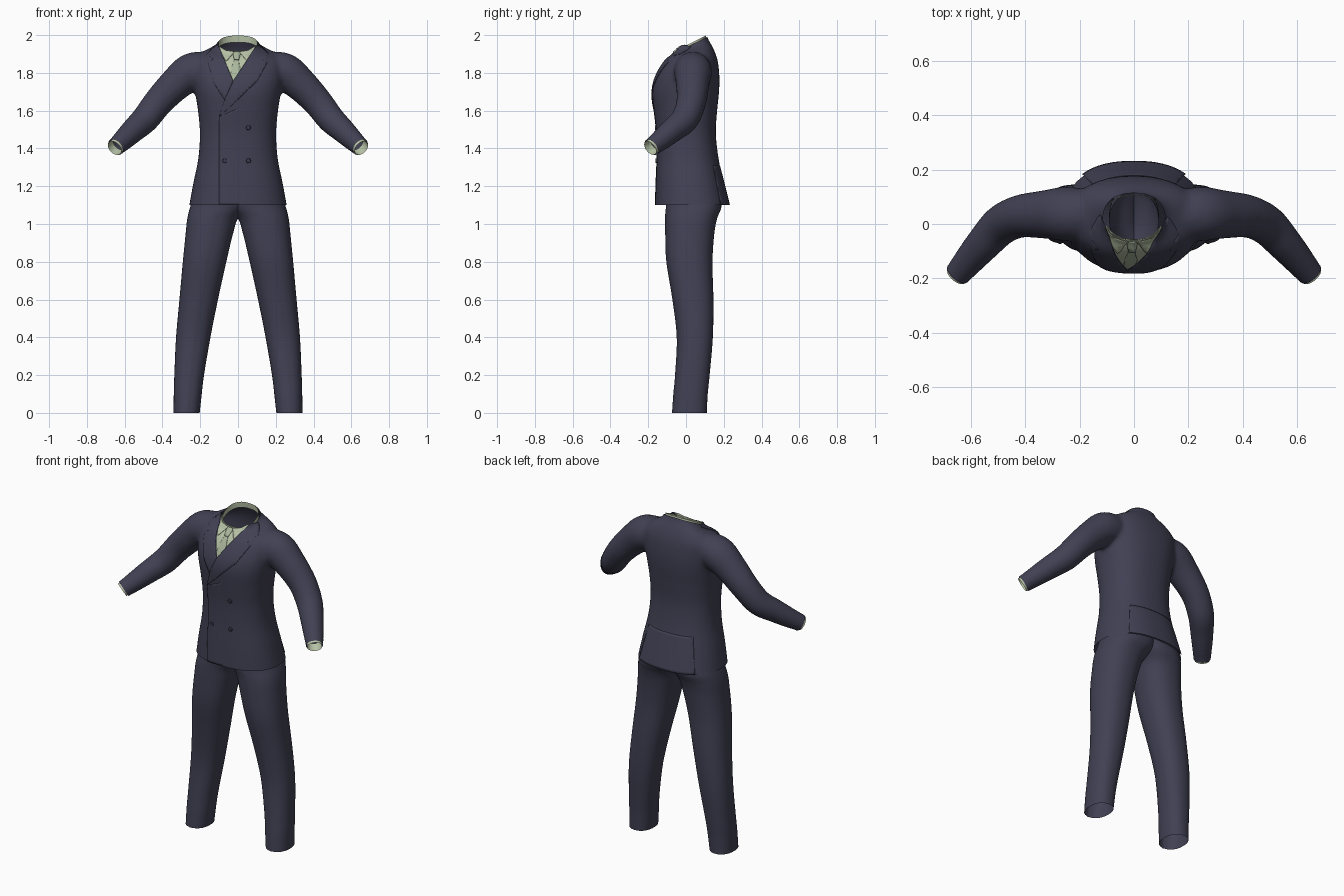
import bpy, bmesh, math
from mathutils import Vector
from mathutils.bvhtree import BVHTree

cube = bpy.data.objects.get("Cube")
if cube:
    bpy.data.objects.remove(cube, do_unlink=True)


def material(name, rgb):
    m = bpy.data.materials.new(name)
    m.use_nodes = True
    m.diffuse_color = (*rgb, 1)
    m.node_tree.nodes["Principled BSDF"].inputs["Base Color"].default_value = (*rgb, 1)
    return m


NAVY = material("navy wool", (.053, .052, .088))
DARK = material("dark button", (.04, .04, .068))
SHIRT = material("pale green cotton", (.47, .54, .38))
TIE = material("sage tie", (.40, .47, .33))


def add(name, bm, mat):
    bmesh.ops.recalc_face_normals(bm, faces=bm.faces)
    me = bpy.data.meshes.new(name)
    bm.to_mesh(me)
    bm.free()
    me.materials.append(mat)
    me.shade_smooth()
    me.set_sharp_from_angle(angle=math.radians(50))
    ob = bpy.data.objects.new(name, me)
    bpy.context.collection.objects.link(ob)
    return ob


def refine(rows, n=5):
    """Catmull-Rom interpolation of a list of section rows."""
    rows = [Vector(r) for r in rows]
    out = []
    for i in range(len(rows) - 1):
        a, b, c, d = rows[max(i - 1, 0)], rows[i], rows[i + 1], rows[min(i + 2, len(rows) - 1)]
        for k in range(n):
            t = k / n
            out.append(b + (c - a) * (t / 2) + (a * 2 - b * 5 + c * 4 - d) * (t * t / 2)
                       + (b * 3 - a - c * 3 + d) * (t ** 3 / 2))
    return out + [rows[-1]]


def loft(bm, rings, caps=False):
    vs = [[bm.verts.new(p) for p in r] for r in rings]
    n = len(vs[0])
    for a, b in zip(vs, vs[1:]):
        for i in range(n):
            bm.faces.new((a[i], a[(i + 1) % n], b[(i + 1) % n], b[i]))
    if caps:
        bm.faces.new(vs[0])
        bm.faces.new(vs[-1])


def section(z, x0, x1, y0, y1, tilt=0, power=.85, crease=0, n=48):
    """Rounded cross-section, optionally tilted up toward the back."""
    pts = []
    for i in range(n):
        a = math.tau * i / n
        c, s = math.cos(a), math.sin(a)
        x = (x0 + x1) / 2 + (x1 - x0) / 2 * math.copysign(abs(c) ** power, c)
        dy = (y1 - y0) / 2 * math.copysign(abs(s) ** power, s)
        if i == n * 3 // 4:
            dy -= crease
        pts.append(Vector((x, (y0 + y1) / 2 + dy, z + tilt * dy)))
    return pts


def tube(path, side=1, n=32):
    """Round sections along a path of (x, y, z, radius)."""
    rings = []
    for i, p in enumerate(path):
        t = (path[min(i + 1, len(path) - 1)] - path[max(i - 1, 0)]).xyz.normalized()
        u = t.cross(Vector((0, 1, 0))).normalized()
        v = t.cross(u)
        rings.append([p.xyz + (u * math.cos(math.tau * k / n) + v * math.sin(math.tau * k / n)) * p.w
                      for k in range(n)])
    return [[Vector((q.x * side, q.y, q.z)) for q in r] for r in rings]


# Jacket: torso and sleeves fused into one skin. Rows: z, half width, front, back, tilt
torso = refine([
    (1.02, .27, -.163, .236, 0), (1.10, .258, -.163, .222, 0), (1.22, .236, -.16, .198, 0),
    (1.35, .21, -.155, .172, 0), (1.48, .202, -.157, .158, 0), (1.6, .212, -.17, .165, 0),
    (1.7, .228, -.178, .175, 0), (1.78, .24, -.16, .177, 0), (1.86, .238, -.118, .168, .03),
    (1.905, .195, -.09, .148, .15), (1.93, .135, -.074, .125, .35), (1.95, .11, -.066, .112, .5),
    (2.03, .106, -.063, .108, .5)])
arm = refine([
    (.13, .03, 1.82, .085), (.24, .037, 1.808, .1), (.33, .035, 1.74, .089), (.42, .028, 1.647, .079),
    (.49, -.005, 1.557, .074), (.55, -.068, 1.5, .066), (.60, -.125, 1.452, .058),
    (.65, -.185, 1.405, .049), (.69, -.233, 1.367, .047)])
cuff_at = Vector((.648, -.183, 1.407))
cuff_dir = Vector((.04, -.048, -.038)).normalized()

bm = bmesh.new()
loft(bm, [section(z, -w, w, f, b, t) for z, w, f, b, t in map(tuple, [r[:] for r in torso])], True)
for side in (1, -1):
    loft(bm, tube(arm, side), True)
jacket = add("jacket", bm, NAVY)
rm = jacket.modifiers.new("fuse", "REMESH")
rm.mode = "VOXEL"
rm.voxel_size = .012
sm = jacket.modifiers.new("soften", "SMOOTH")
sm.factor = .5
sm.iterations = 8
deps = bpy.context.evaluated_depsgraph_get()
fused = bpy.data.meshes.new_from_object(jacket.evaluated_get(deps))
jacket.modifiers.clear()
bm = bmesh.new()
bm.from_mesh(fused)
skin = BVHTree.FromBMesh(bm)


def slice_part(rule, co, no, clear=True):
    fs = [f for f in bm.faces if rule(f.calc_center_median())]
    geom = set(fs) | {e for f in fs for e in f.edges} | {v for f in fs for v in f.verts}
    bmesh.ops.bisect_plane(bm, geom=list(geom), plane_co=co, plane_no=no, clear_outer=clear)


# Trim hem, neck and sleeve ends, then open the V at the chest
slice_part(lambda c: c.z < 1.3 and abs(c.x) < .4, (0, 0, 1.1), (0, 0, -1))
slice_part(lambda c: c.z > 1.85 and abs(c.x) < .15, (0, .024, 1.947), (0, -.5, 1))
for s in (1, -1):
    slice_part(lambda c: c.x * s > .5, (cuff_at.x * s, cuff_at.y, cuff_at.z),
               (cuff_dir.x * s, cuff_dir.y, cuff_dir.z))
tip = Vector((-.025, 0, 1.757))
normals = [Vector((.193, 0, .08)), Vector((-.193, 0, .125))]


def chest(c):
    return c.y < .02 and c.z > 1.7 and abs(c.x) < .2


for no in normals:
    slice_part(chest, tip, no, False)
hole = [f for f in bm.faces if chest(f.calc_center_median())
        and all((f.calc_center_median() - tip).dot(no) > 0 for no in normals)]
bmesh.ops.delete(bm, geom=hole, context="FACES")
bm.to_mesh(jacket.data)
bm.free()
jacket.data.shade_smooth()


def patch(name, outline, lift, mat, face=-1, thick=.003):
    """Thin plate with an x-z outline, laid on the front (-1) or back (1) of the jacket."""
    pb = bmesh.new()
    pb.faces.new([pb.verts.new((x, 0, z)) for x, z in outline])
    bmesh.ops.triangulate(pb, faces=pb.faces[:])
    for axis in (0, 2):
        vals = [p[axis // 2] for p in outline]
        no = Vector((0, 0, 0))
        no[axis] = 1
        for k in range(1, int((max(vals) - min(vals)) / .015) + 1):
            pb.verts.index_update()
            bmesh.ops.bisect_plane(pb, geom=pb.verts[:] + pb.edges[:] + pb.faces[:],
                                   plane_co=no * (min(vals) + k * .015), plane_no=no)
    for v in pb.verts:
        hit = skin.ray_cast(Vector((v.co.x, face, v.co.z)), Vector((0, -face, 0)))[0]
        if hit is None:
            hit = skin.find_nearest(Vector((v.co.x, face * .1, v.co.z)))[0]
        up = lift(v.co.x, v.co.z) if callable(lift) else lift
        v.co.y = hit.y + face * up
    ob = add(name, pb, mat)
    mod = ob.modifiers.new("thickness", "SOLIDIFY")
    mod.thickness = thick
    mod.offset = 0
    return ob


# Lapels, overlapping front edge and vented tail
patch("left_lapel", [(.1, 1.948), (.122, 1.94), (.165, 1.9), (.125, 1.872), (.155, 1.853), (.10, 1.755),
                     (-.02, 1.64), (-.1, 1.567), (-.07, 1.66), (-.025, 1.757)], .004, NAVY)
patch("right_lapel", [(-.105, 1.948), (-.125, 1.94), (-.165, 1.9), (-.13, 1.872), (-.158, 1.853),
                      (-.125, 1.74), (-.07, 1.655), (-.025, 1.757)], .004, NAVY)
patch("front_overlap", [(-.1, 1.1), (.04, 1.1), (.04, 1.63), (-.1, 1.567)],
      lambda x, z: .005 - (x + .1) * .06, NAVY)
patch("back_tail", [(-.19, 1.102), (.19, 1.102), (.15, 1.31), (-.15, 1.31)],
      lambda x, z: (1.30 - z) * .05, NAVY, 1)

# Shirt front, tie and collar points
patch("shirt_front", [(-.102, 1.94), (-.04, 1.908), (.04, 1.908), (.1, 1.94), (.11, 1.91),
                      (-.01, 1.735), (-.04, 1.735), (-.112, 1.91)], -.012, SHIRT)
patch("tie_blade", [(-.018, 1.876), (.002, 1.876), (.012, 1.82), (-.005, 1.745), (-.04, 1.745),
                    (-.036, 1.82)], -.006, TIE)
patch("tie_knot", [(-.03, 1.912), (.016, 1.912), (.005, 1.87), (-.02, 1.87)], -.003, TIE)
for side, word in ((1, "left"), (-1, "right")):
    pts = [(.012, 1.912), (.06, 1.92), (.1, 1.945), (.094, 1.915), (.055, 1.862)]
    patch(word + "_collar_point", [(x * side - .006, z) for x, z in pts], -.001, SHIRT)

# Shirt collar band around the neck
bm = bmesh.new()
loft(bm, [section(z, -w, w, f, b, .5) for z, w, f, b in
          ((1.92, .104, -.06, .108), (1.94, .104, -.059, .106), (1.957, .103, -.058, .105))])
add("shirt_collar_band", bm, SHIRT)

# Shirt cuffs just past the sleeve ends
for side, word in ((1, "left"), (-1, "right")):
    bm = bmesh.new()
    path = [(cuff_at + cuff_dir * d).to_4d() for d in (-.04, -.015, .01)]
    for p in path:
        p.w = .042
    loft(bm, tube(path, side))
    add(word + "_shirt_cuff", bm, SHIRT)

# Buttons
for i, (x, z) in enumerate(((.055, 1.51), (.055, 1.335), (-.07, 1.335))):
    hit = skin.ray_cast(Vector((x, -1, z)), Vector((0, 1, 0)))[0]
    bm = bmesh.new()
    bmesh.ops.create_cone(bm, cap_ends=True, segments=20, radius1=.013, radius2=.011, depth=.01)
    ob = add("button_%d" % (i + 1), bm, DARK)
    ob.location = hit + Vector((0, -.004, 0))
    ob.rotation_euler.x = math.pi / 2

# Trousers: one leg mirrored. Rows: z, inner x, outer x, front, back
leg = refine([
    (0, .203, .341, -.07, .11), (.1, .192, .34, -.063, .115), (.2, .18, .337, -.054, .125),
    (.4, .146, .328, -.045, .142), (.6, .106, .31, -.068, .145), (.8, .062, .292, -.1, .14),
    (.95, .026, .277, -.106, .15), (1.03, 0, .268, -.106, .165), (1.1, -.06, .25, -.106, .188),
    (1.2, -.09, .215, -.11, .165), (1.3, -.09, .18, -.11, .13)])
bm = bmesh.new()
loft(bm, [section(z, a, b, f, k, 0, .88, .004 if z < 1.08 else 0) for z, a, b, f, k in [tuple(r[:]) for r in leg]])
trousers = add("trouser_legs", bm, NAVY)
mir = trousers.modifiers.new("mirror", "MIRROR")
mir.use_mirror_merge = False
